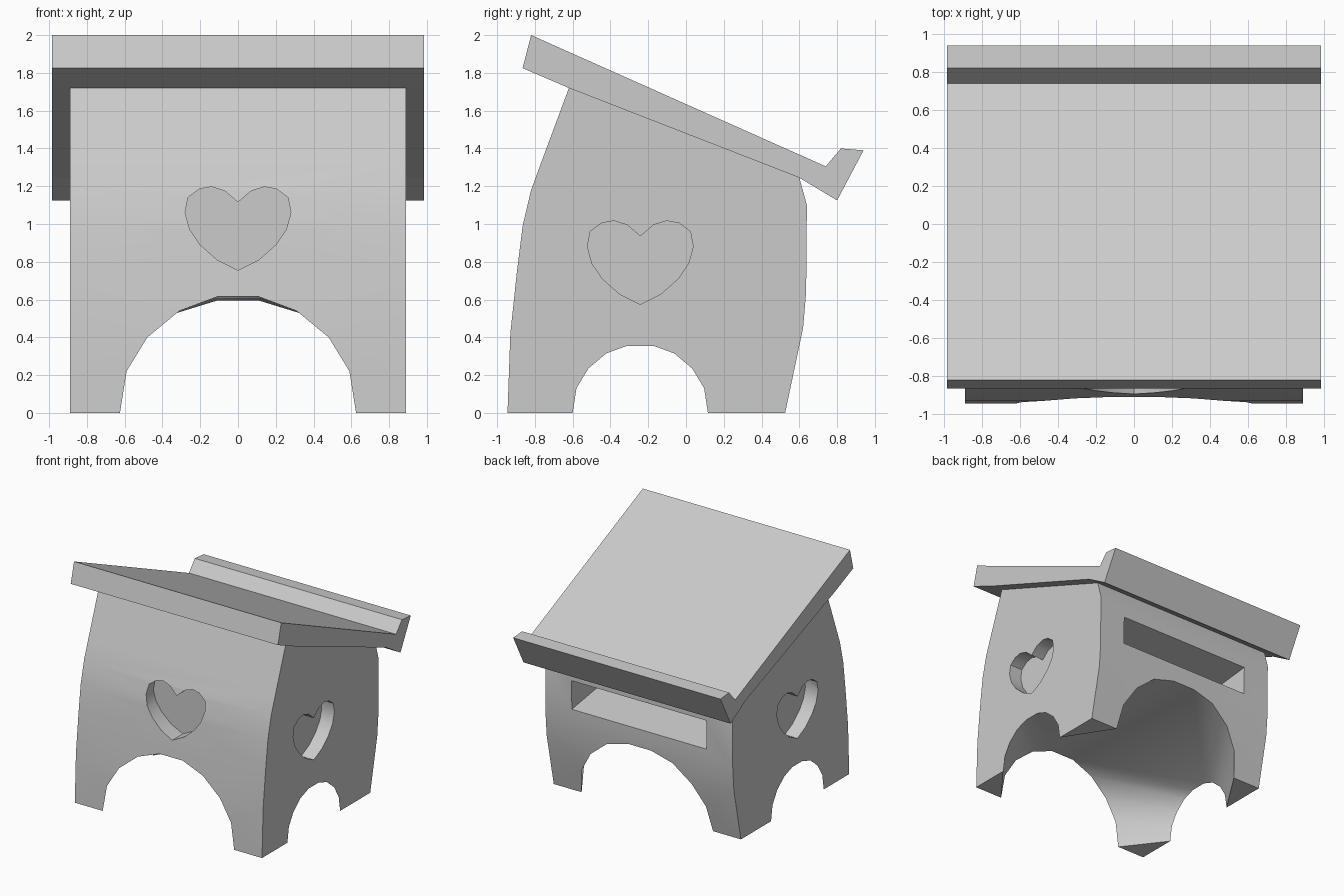
import bpy, bmesh
from math import radians

cube = bpy.data.objects.get("Cube")
if cube:
    bpy.data.objects.remove(cube, do_unlink=True)

grey = bpy.data.materials.new("plain_grey")
grey.use_nodes = True
COLOUR = (0.6, 0.6, 0.6, 1)
grey.diffuse_color = COLOUR
grey.node_tree.nodes["Principled BSDF"].inputs["Base Color"].default_value = COLOUR


def finish(bm, name):
    bmesh.ops.remove_doubles(bm, verts=bm.verts, dist=0.0005)
    bmesh.ops.recalc_face_normals(bm, faces=bm.faces)
    mesh = bpy.data.meshes.new(name)
    bm.to_mesh(mesh)
    bm.free()
    mesh.materials.append(grey)
    obj = bpy.data.objects.new(name, mesh)
    bpy.context.collection.objects.link(obj)
    return obj


def loft(name, start, end):
    """Closed solid between two matching outlines."""
    bm = bmesh.new()
    a = [bm.verts.new(p) for p in start]
    b = [bm.verts.new(p) for p in end]
    bm.faces.new(a)
    bm.faces.new(b)
    for i in range(len(a)):
        j = (i + 1) % len(a)
        bm.faces.new((a[i], a[j], b[j], b[i]))
    return finish(bm, name)


def cut(target, cutter):
    mod = target.modifiers.new("cut", "BOOLEAN")
    mod.operation = "DIFFERENCE"
    mod.solver = "EXACT"
    mod.object = cutter
    cutter.hide_render = True
    bpy.context.view_layer.objects.active = target
    bpy.ops.object.modifier_apply(modifier=mod.name)
    bpy.data.objects.remove(cutter, do_unlink=True)


def depth_at(profile, z):
    """y of a front or back profile at height z."""
    for (y0, z0), (y1, z1) in zip(profile, profile[1:]):
        if z <= z1:
            return y0 + (y1 - y0) * (z - z0) / (z1 - z0)
    return profile[-1][0]


# Profiles of the body, as (y, z) from the floor up
W = 0.89
front = [(-.945, 0), (-.93, .42), (-.895, .75), (-.865, .99), (-.82, 1.18), (-.765, 1.33), (-.62, 1.72)]
back = [(.525, 0), (.62, .45), (.636, .64), (.64, 1.1), (.6, 1.245)]

# Half arches, from the foot to the crown
arch_x = [(.625, 0), (.59, .22), (.48, .4), (.31, .54), (.11, .615)]
arch_back = arch_x[:-1] + [(.11, .595)]
arch_side = [(.358, 0), (.338, .13), (.275, .235), (.18, .315), (.07, .355)]
MID = -.242

# Body: walls with arched feet, and the vault joining the arches underneath
bm = bmesh.new()


def face(points):
    bm.faces.new([bm.verts.new(p) for p in points])


for s in (1, -1):
    side = [(s * W, y, z) for y, z in front]
    side += [(s * W, y, z) for y, z in reversed(back)]
    side += [(s * W, MID + a, z) for a, z in arch_side]
    side += [(s * W, MID - a, z) for a, z in reversed(arch_side)]
    face(side)
for profile, arch, split, d in ((front, arch_x, 2, -1), (back, arch_back, 2, 1)):
    edge = {s: [(s * x, depth_at(profile, z), z) for x, z in arch] for s in (1, -1)}
    corner = {s: [(s * W, y, z) for y, z in profile] for s in (1, -1)}
    # Lower wall around the arch, then the plain strips above
    face(corner[1][:split + 1] + corner[-1][split::-1] + edge[-1] + edge[1][::-1])
    for i in range(split, len(profile) - 1):
        face((corner[1][i], corner[1][i + 1], corner[-1][i + 1], corner[-1][i]))
    # Diagonal inner faces of the legs, and the foot soles
    for s in (1, -1):
        flank = [(s * W, MID + d * a, z) for a, z in arch_side]
        for i in range(len(arch) - 1):
            face((edge[s][i], edge[s][i + 1], flank[i + 1], flank[i]))
        face((corner[s][0], edge[s][0], flank[0]))
# Middle of the vault
crown = {}
for s in (1, -1):
    f = (s * .11, depth_at(front, .615), .615)
    b = (s * .11, depth_at(back, .595), .595)
    a, z = arch_side[-1]
    crown[s] = (f, b)
    face((f, (s * W, MID - a, z), (s * W, MID + a, z), b))
face((*crown[1], *crown[-1][::-1]))
# Sloping top under the board
face([(s * W, *p) for s, p in ((1, front[-1]), (1, back[-1]), (-1, back[-1]), (-1, front[-1]))])
bmesh.ops.remove_doubles(bm, verts=bm.verts, dist=0.0005)
bmesh.ops.triangulate(bm, faces=bm.faces, ngon_method="BEAUTY")
body = finish(bm, "body")

# Heart recesses in the front and both sides
half = [(0, .755), (.11, .81), (.2, .89), (.255, .97), (.28, 1.06), (.265, 1.14),
        (.205, 1.185), (.14, 1.197), (.07, 1.175), (0, 1.115)]
heart = half + [(-x, z) for x, z in half[-2:0:-1]]
cut(body, loft("front_heart_cutter", [(x, -1.2, z) for x, z in heart],
               [(x, -.75, z) for x, z in heart]))
for s in (1, -1):
    cut(body, loft("side_heart_cutter", [(s * 1.2, MID + x, z - .18) for x, z in heart],
                   [(s * .77, MID + x, z - .18) for x, z in heart]))


# Storage slot in the back
def slot(y, width, low, high):
    return [(width, y, low), (-width, y, low), (-width, y, high), (width, y, high)]


cut(body, loft("slot_cutter", slot(.84, .64, .72, 1.02), slot(.2, .64, .82, .95)))

# Sloping board with a raised lip at its low edge
outline = [(-.82, 2), (-.865, 1.825), (-.62, 1.72), (.6, 1.245), (.8, 1.125),
           (.94, 1.39), (.82, 1.4), (.74, 1.305)]
board = loft("sloping_board", [(-.985, y, z) for y, z in outline],
             [(.985, y, z) for y, z in outline])

# Soft shading on the body, crisp edges kept
bpy.ops.object.select_all(action="DESELECT")
body.select_set(True)
bpy.context.view_layer.objects.active = body
bpy.ops.object.shade_smooth_by_angle(angle=radians(30))
